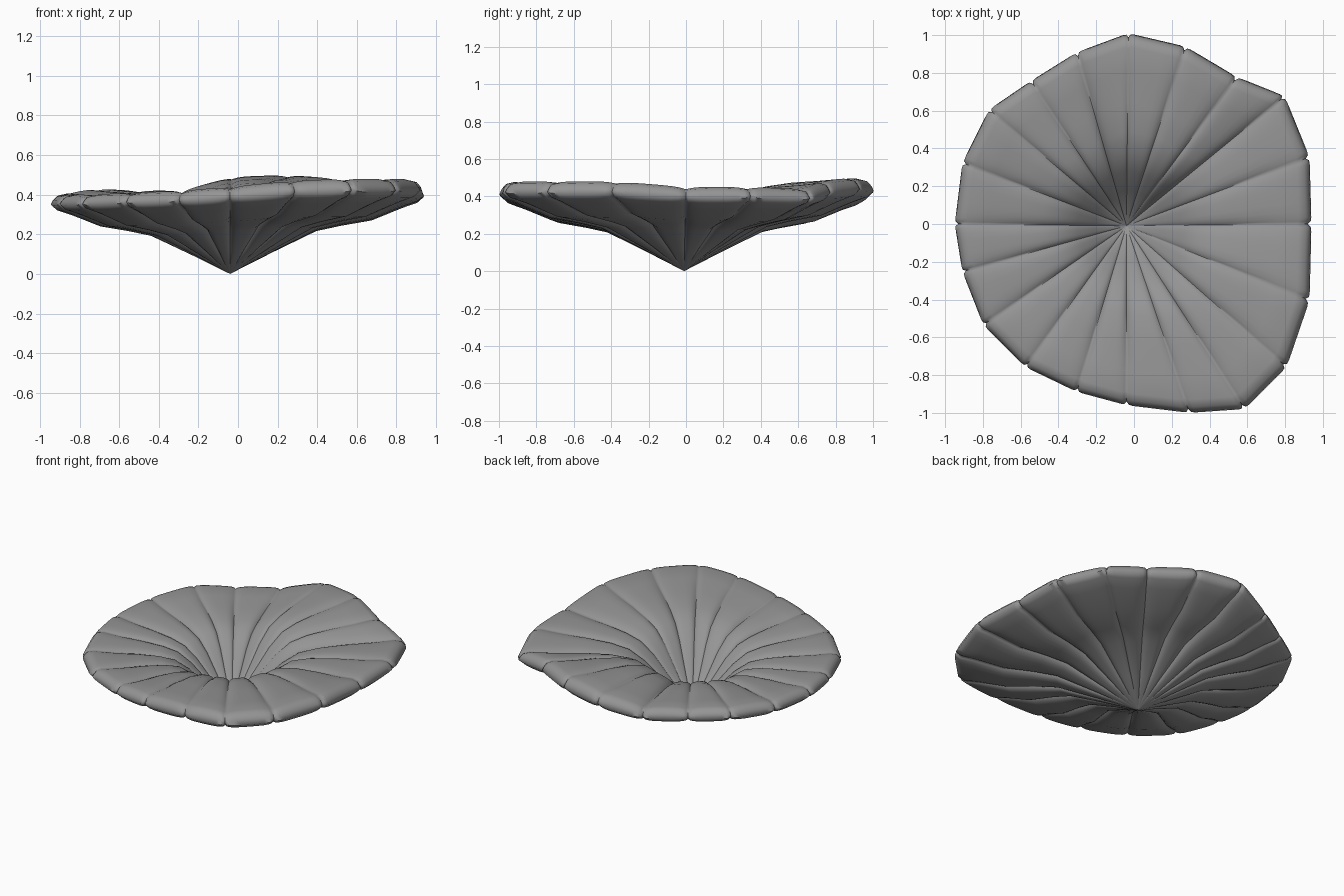
import bpy
import bmesh
from mathutils import Vector

default_cube = bpy.data.objects.get("Cube")
if default_cube:
    bpy.data.objects.remove(default_cube, do_unlink=True)

HUB = Vector((-.04, -.01, 0))

# Rim corners where neighbouring pleats meet: x, y and height of the upper edge
RIM = [
    (-.03, 1, .49), (.27, .93, .5), (.54, .77, .48), (.79, .67, .44),
    (.92, .35, .45), (.93, 0, .45), (.92, -.4, .48), (.8, -.75, .48),
    (.58, -.97, .48), (.29, -.99, .47), (-.04, -.95, .44), (-.3, -.88, .42),
    (-.57, -.75, .41), (-.79, -.53, .4), (-.9, -.25, .4), (-.94, 0, .4),
    (-.9, .32, .41), (-.76, .6, .43), (-.54, .75, .42), (-.3, .9, .42),
]

# Cross-section from the tip, out under the rim, and back into the funnel:
# share of the rim radius, share of the rim height
PROFILE = [
    (.22, .24), (.45, .48), (.58, .54), (.74, .6), (.9, .74), (.98, .8),
    (1.01, .86), (1, .93), (.98, .98), (.94, 1), (.82, .98), (.65, .96),
    (.5, .92), (.39, .85), (.29, .69), (.19, .46), (.08, .21),
]
TIP, FUNNEL_FLOOR = 0, .05
TURN = 6          # profile index where the upper side starts
STEPS = (0, .04, .1, .2, .35, .5, .65, .8, .9, .96)   # positions across one pleat


def pleat_point(a, b, t, index):
    """Point on the pleat between rim corners a and b."""
    share, height = PROFILE[index]
    edge = a.lerp(b, t) - HUB
    across = abs(2 * t - 1)
    # Broad valleys between pleats, fading towards the hub and the rim
    depth = -.022 if index > TURN else .03
    fade = min(1, share * 2) * (1 - .6 * min(1, share) ** 5)
    valley = depth * fade * across ** 4
    notch = .02 * across ** 20 * share ** 6
    reach = share * (1 - notch)
    return HUB + Vector((edge.x * reach, edge.y * reach, edge.z * height + valley))


# Pleated dish
bm = bmesh.new()
corners = [Vector(c) for c in RIM]
columns = []
for i, a in enumerate(corners):
    b = corners[(i + 1) % len(corners)]
    for t in STEPS:
        columns.append([bm.verts.new(pleat_point(a, b, t, k))
                        for k in range(len(PROFILE))])

tip = bm.verts.new(HUB + Vector((0, 0, TIP)))
floor = bm.verts.new(HUB + Vector((0, 0, FUNNEL_FLOOR)))
for i, left in enumerate(columns):
    right = columns[(i + 1) % len(columns)]
    bm.faces.new((tip, left[0], right[0]))
    bm.faces.new((floor, right[-1], left[-1]))
    for k in range(len(PROFILE) - 1):
        bm.faces.new((left[k], left[k + 1], right[k + 1], right[k]))
bmesh.ops.recalc_face_normals(bm, faces=bm.faces)

mesh = bpy.data.meshes.new("pleated_dish")
bm.to_mesh(mesh)
bm.free()
dish = bpy.data.objects.new("pleated_dish", mesh)
bpy.context.collection.objects.link(dish)

# Plain grey colour
grey = bpy.data.materials.new("mid_grey")
grey.use_nodes = True
colour = (.3, .3, .3, 1)
grey.diffuse_color = colour
grey.node_tree.nodes["Principled BSDF"].inputs["Base Color"].default_value = colour
mesh.materials.append(grey)

# Smooth rounded pleats
bpy.ops.object.select_all(action="DESELECT")
dish.select_set(True)
bpy.context.view_layer.objects.active = dish
bpy.ops.object.shade_smooth_by_angle(angle=1.2)
